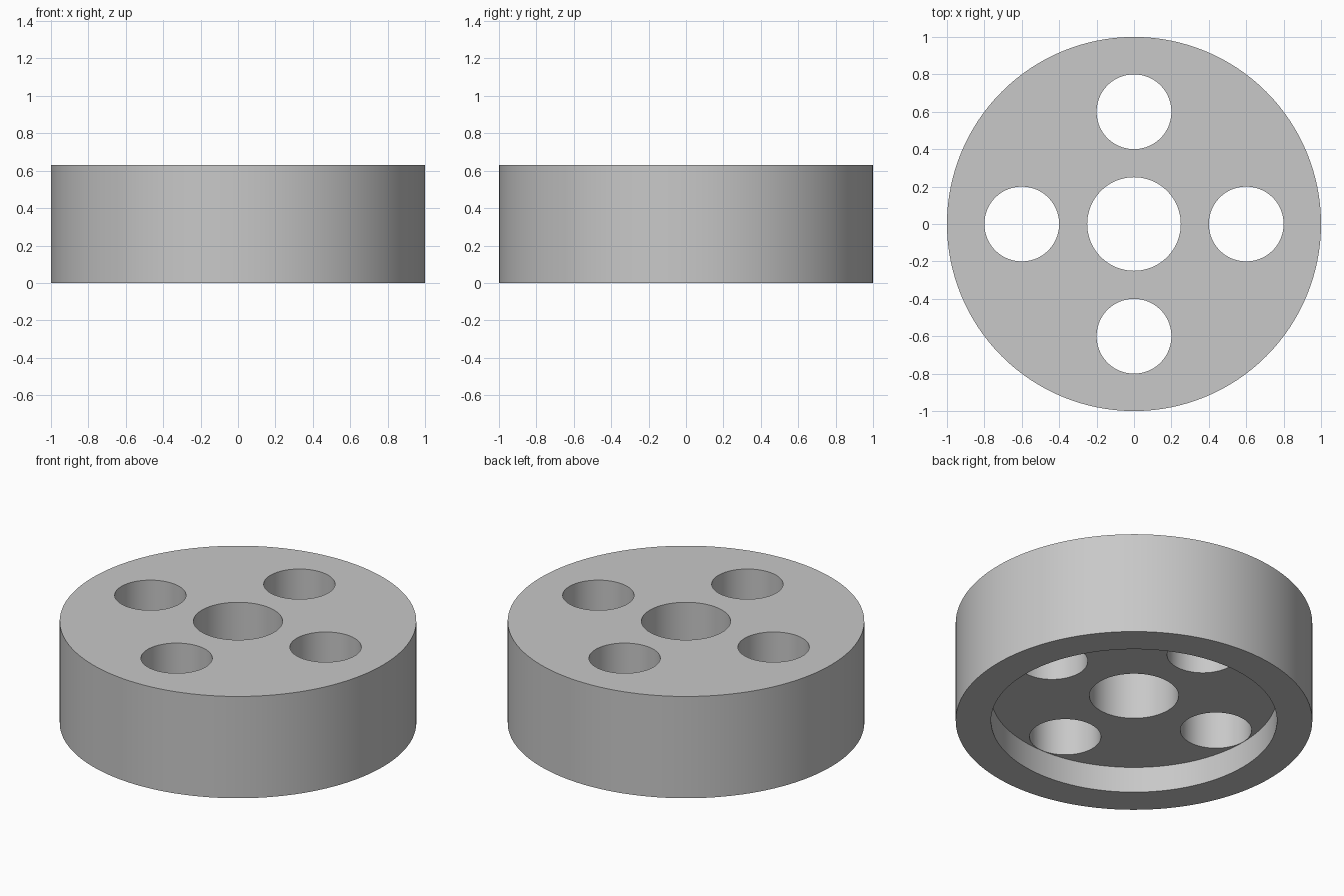
import bpy
from math import radians, cos, sin, tau

if "Cube" in bpy.data.objects:
    bpy.data.objects.remove(bpy.data.objects["Cube"], do_unlink=True)

HEIGHT = 0.63
RECESS_DEPTH = 0.16

grey = bpy.data.materials.new("light grey")
grey.use_nodes = True
grey.diffuse_color = (0.58, 0.58, 0.58, 1)
grey.node_tree.nodes["Principled BSDF"].inputs["Base Color"].default_value = grey.diffuse_color


def cylinder(name, radius, bottom, top, x=0, y=0, sides=96):
    bpy.ops.mesh.primitive_cylinder_add(
        vertices=sides, radius=radius, depth=top - bottom,
        location=(x, y, (top + bottom) / 2))
    obj = bpy.context.object
    obj.name = name
    obj.data.materials.append(grey)
    return obj


# Solid wheel body
body = cylinder("wheel_body", 1, 0, HEIGHT, sides=128)

# Cutters: underside recess, centre bore, ring of four through holes
cutters = [cylinder("recess_cutter", 0.802, -0.2, RECESS_DEPTH, sides=128),
           cylinder("bore_cutter", 0.25, -0.3, HEIGHT + 0.1)]
for i in range(4):
    a = tau * i / 4
    cutters.append(cylinder("hole_cutter", 0.2, -0.3, HEIGHT + 0.1,
                            0.6 * cos(a), 0.6 * sin(a)))

# Cut each one and remove its helper
bpy.context.view_layer.objects.active = body
for cutter in cutters:
    mod = body.modifiers.new("cut", "BOOLEAN")
    mod.operation = "DIFFERENCE"
    mod.solver = "EXACT"
    mod.object = cutter
    bpy.ops.object.modifier_apply(modifier=mod.name)
    bpy.data.objects.remove(cutter, do_unlink=True)

# Smooth round walls, crisp rims
bpy.ops.object.select_all(action="DESELECT")
body.select_set(True)
bpy.context.view_layer.objects.active = body
bpy.ops.object.shade_smooth_by_angle(angle=radians(30))
